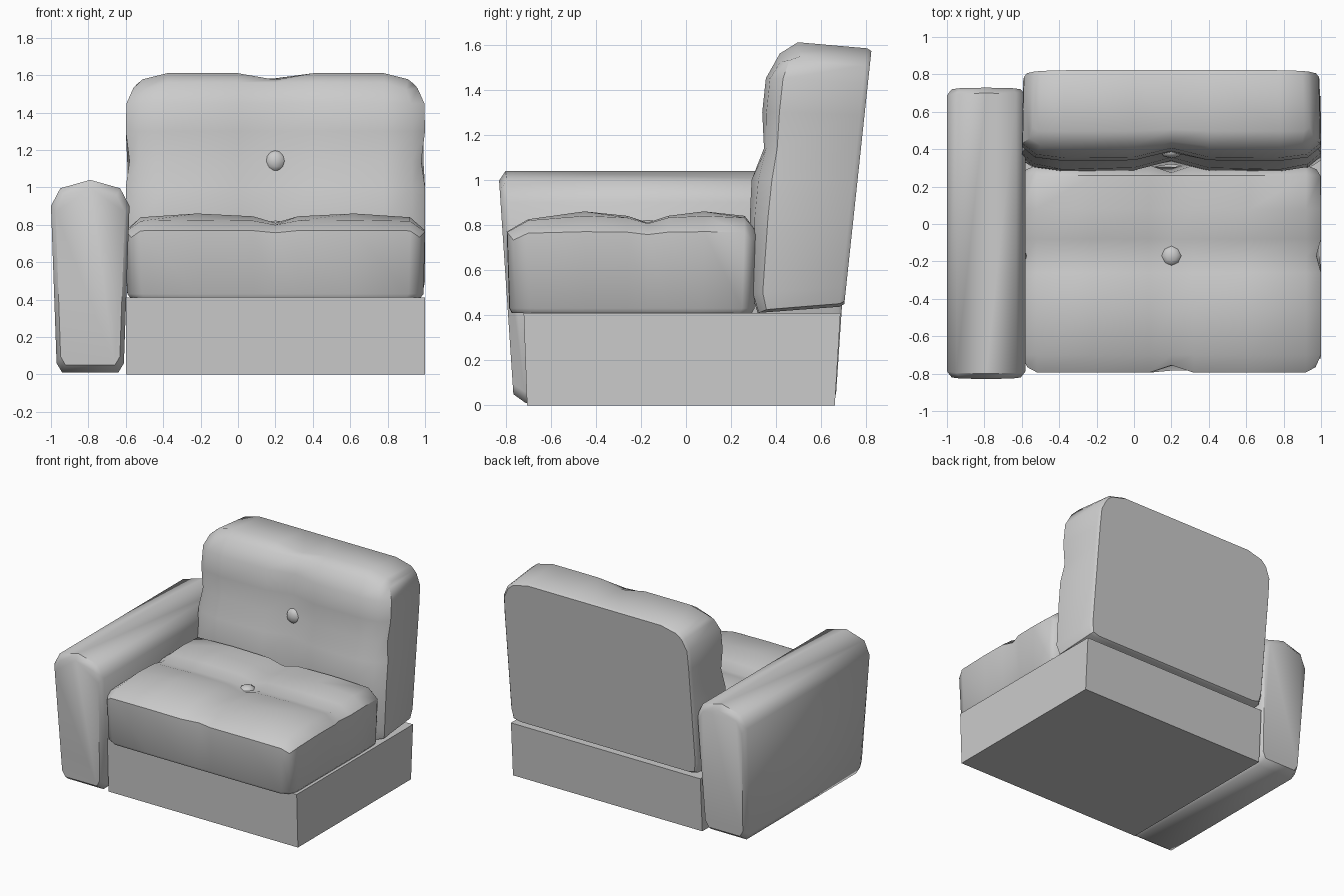
import bpy, bmesh, math
from mathutils import Vector

if "Cube" in bpy.data.objects:
    bpy.data.objects.remove(bpy.data.objects["Cube"])


def finish(name, bm, angle=45):
    bmesh.ops.recalc_face_normals(bm, faces=bm.faces)
    me = bpy.data.meshes.new(name)
    bm.to_mesh(me)
    bm.free()
    ob = bpy.data.objects.new(name, me)
    bpy.context.collection.objects.link(ob)
    bpy.ops.object.select_all(action='DESELECT')
    ob.select_set(True)
    bpy.context.view_layer.objects.active = ob
    bpy.ops.object.shade_smooth_by_angle(angle=math.radians(angle))
    return ob


def loft(name, rings, angle=45):
    bm = bmesh.new()
    vr = [[bm.verts.new(p) for p in r] for r in rings]
    n = len(vr[0])
    for a, b in zip(vr, vr[1:]):
        for i in range(n):
            bm.faces.new((a[i], a[(i + 1) % n], b[(i + 1) % n], b[i]))
    bm.faces.new(vr[0])
    bm.faces.new(vr[-1])
    return finish(name, bm, angle)


def round_corner(u, v, hu, lo, hi, r_lo, r_hi):
    # pull the square corners of the grid onto a radius
    r, edge, s = (r_hi, hi, 1) if v > (lo + hi) / 2 else (r_lo, lo, -1)
    du, dv = abs(u) - (hu - r), s * (v - (edge - s * r))
    if du > 0 and dv > 0:
        k = max(du, dv) / math.hypot(du, dv)
        u = math.copysign(hu - r + du * k, u)
        v = edge - s * r + s * dv * k
    return u, v


def cushion(name, us, du, vs, dv, height, radii, notch, base, place):
    # tufted pad: grid of (u, v) lowered by du and dv, with walls to a flat base
    bm = bmesh.new()
    nu, nv = len(us), len(vs)
    mu, mv = nu // 2, nv // 2

    def uv(i, j, dent):
        u, v = round_corner(us[i], vs[j], us[-1], vs[0], vs[-1], *radii)
        if dent and i == mu and j in (0, nv - 1):
            v += notch[0] if j == 0 else -notch[0]
        if dent and j == mv and i in (0, nu - 1):
            u += notch[1] if i == 0 else -notch[1]
        return u, v

    g = [[bm.verts.new(place(*uv(i, j, True), height - math.hypot(du[i], dv[j])))
          for j in range(nv)] for i in range(nu)]
    for i in range(nu - 1):
        for j in range(nv - 1):
            bm.faces.new((g[i][j], g[i + 1][j], g[i + 1][j + 1], g[i][j + 1]))
    loop = ([(i, 0) for i in range(nu)] + [(nu - 1, j) for j in range(1, nv)]
            + [(i, nv - 1) for i in range(nu - 2, -1, -1)]
            + [(0, j) for j in range(nv - 2, 0, -1)])
    prev = [g[i][j] for i, j in loop]
    c = (vs[0] + vs[-1]) / 2
    for h, inset in ((0.02, 0), (0, 0.02)):
        ring = []
        for i, j in loop:
            u, v = uv(i, j, False)
            ring.append(bm.verts.new(place(u * (base[0] - inset),
                                           c + (v - c) * (base[1] - inset), h)))
        for k in range(len(loop)):
            m = (k + 1) % len(loop)
            bm.faces.new((prev[k], prev[m], ring[m], ring[k]))
        prev = ring
    bm.faces.new(prev)
    return finish(name, bm)


# Plinth
loft("plinth", [[(-0.6, -0.705, 0), (1, -0.705, 0), (1, 0.66, 0), (-0.6, 0.66, 0)],
                [(-0.6, -0.72, 0.41), (1, -0.72, 0.41), (1, 0.685, 0.41), (-0.6, 0.685, 0.41)]], 30)

# Seat cushion
cushion("seat_cushion",
        [-.8, -.72, -.42, -.12, 0, .12, .42, .72, .8],
        [.09, .02, 0, .015, .05, .015, 0, .02, .09],
        [-.795, -.70, -.45, -.26, -.17, -.08, .08, .26, .315],
        [.09, .035, 0, .02, .05, .02, 0, .02, .09],
        0.45, (0.10, 0.08), (0.04, 0.025), (0.99, 0.98),
        lambda u, v, h: (0.2 + u, v, 0.41 + h))

# Back cushion, leaning rearwards
cushion("back_cushion",
        [-.8, -.73, -.58, -.2, 0, .2, .58, .73, .8],
        [.09, .03, 0, .01, .065, .01, 0, .03, .09],
        [.41, .5, .83, 1.0, 1.14, 1.3, 1.45, 1.56, 1.61],
        [.09, .05, .01, 0, .04, .015, .015, .065, .14],
        0.47, (0.05, 0.2), (0.035, 0.02), (0.99, 0.955),
        lambda u, v, h: (0.2 + u, 0.70 + 0.107 * (v - 0.43) - h, v))

# Arm
profile = [(-.94, .01), (-.97, .06), (-1, .9), (-.95, .995), (-.79, 1.04),
           (-.63, .995), (-.58, .9), (-.61, .06), (-.64, .01)]


def arm_ring(side, cap):
    pts = []
    for x, z in profile:
        y = 0.66 + 0.09 * z / 1.04
        if cap:
            y += 0.03 + 0.025 * (1 - z)
            x = -0.79 + (x + 0.79) * 0.88
            z = 0.5 + (z - 0.5) * 0.92
        pts.append((x, -0.05 + side * y, z))
    return pts


loft("arm", [arm_ring(-1, True), arm_ring(-1, False), arm_ring(1, False), arm_ring(1, True)], 50)

# Buttons
for name, loc, scale in (("seat_button", (0.2, -0.17, 0.788), (1, 1, 0.6)),
                         ("back_button", (0.2, 0.385, 1.14), (1, 0.6, 1))):
    bm = bmesh.new()
    bmesh.ops.create_uvsphere(bm, u_segments=8, v_segments=6, radius=0.057)
    bmesh.ops.scale(bm, vec=scale, verts=bm.verts)
    bmesh.ops.translate(bm, vec=Vector(loc), verts=bm.verts)
    finish(name, bm, 60)
